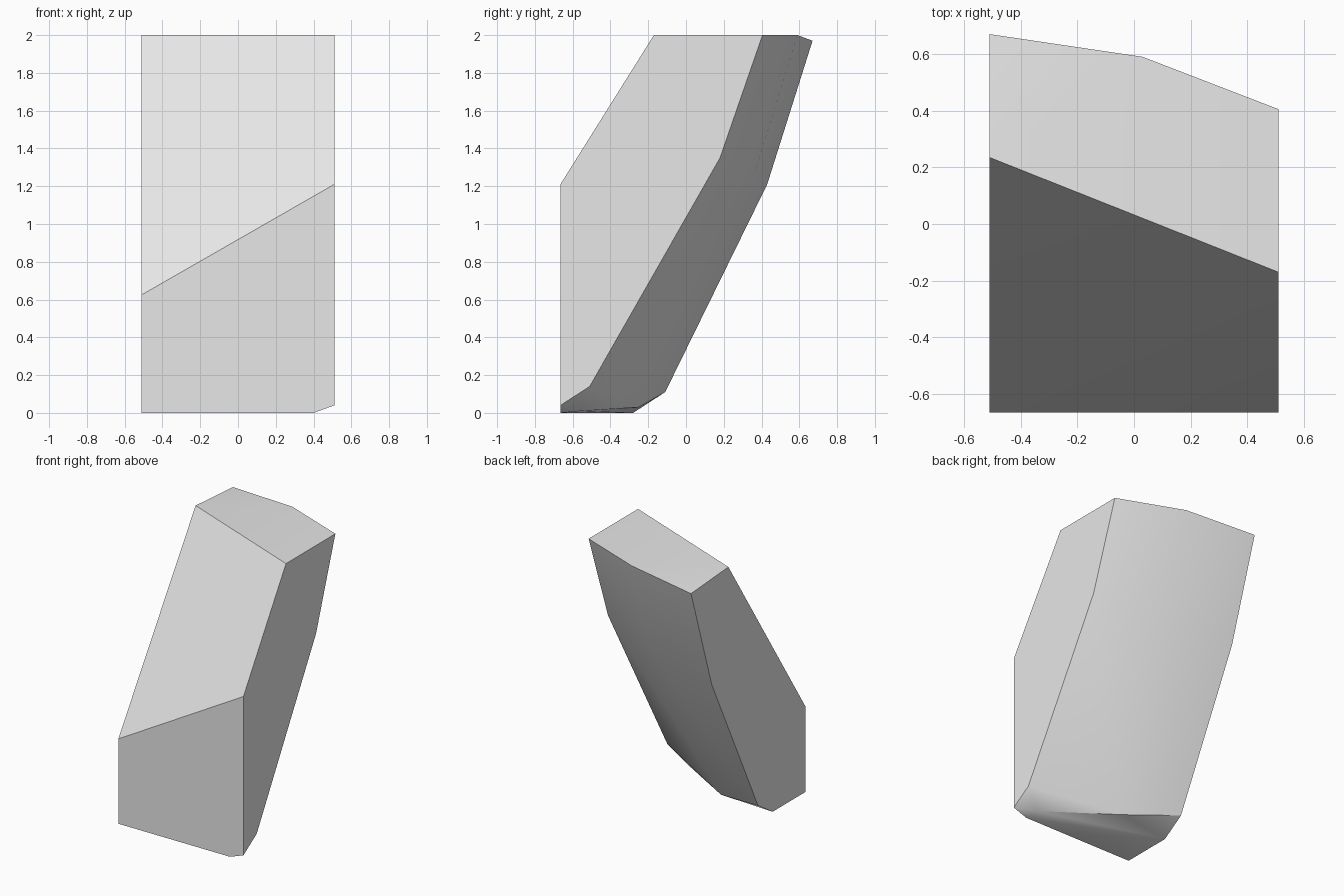
import bpy, bmesh, math

cube = bpy.data.objects.get("Cube")
if cube:
    bpy.data.objects.remove(cube, do_unlink=True)

HALF_WIDTH, FRONT, TOP = 0.51, -0.665, 2.0

# Right wall profile (y, z), from front top edge round the back to the toe
right_wall = [(0.235, TOP), (0.67, 1.97), (0.43, 1.21), (-0.11, 0.11),
              (-0.28, 0), (FRONT, 0), (FRONT, 0.625)]
# Left wall profile (y, z)
left_wall = [(-0.17, TOP), (0.405, TOP), (0.18, 1.35), (-0.51, 0.14),
             (FRONT, 0.04), (FRONT, 1.21)]
# Bulge of the back and the bevelled underside (x, y, z)
back_bulge = [(0.03, 0.59, TOP), (0.03, 0.37, 1.29)]
underside = [(-0.11, -0.25, 0.03), (0.39, -0.56, 0.01), (0.40, FRONT, 0)]

points = [(-HALF_WIDTH, y, z) for y, z in right_wall]
points += [(HALF_WIDTH, y, z) for y, z in left_wall]
points += back_bulge + underside

# Skin the profiles into one solid block
bm = bmesh.new()
for p in points:
    bm.verts.new(p)
bmesh.ops.convex_hull(bm, input=bm.verts[:])
bmesh.ops.dissolve_limit(bm, angle_limit=math.radians(0.5),
                         verts=bm.verts[:], edges=bm.edges[:])
bmesh.ops.recalc_face_normals(bm, faces=bm.faces[:])
mesh = bpy.data.meshes.new("leaning_block")
bm.to_mesh(mesh)
bm.free()

block = bpy.data.objects.new("leaning_block", mesh)
bpy.context.collection.objects.link(block)

# Plain grey stone
grey = bpy.data.materials.new("light_grey")
grey.use_nodes = True
colour = (0.8, 0.8, 0.8, 1)
grey.diffuse_color = colour
grey.node_tree.nodes["Principled BSDF"].inputs["Base Color"].default_value = colour
mesh.materials.append(grey)

# Soft back, crisp outer edges
bpy.ops.object.select_all(action='DESELECT')
block.select_set(True)
bpy.context.view_layer.objects.active = block
bpy.ops.object.shade_smooth_by_angle(angle=math.radians(30))
